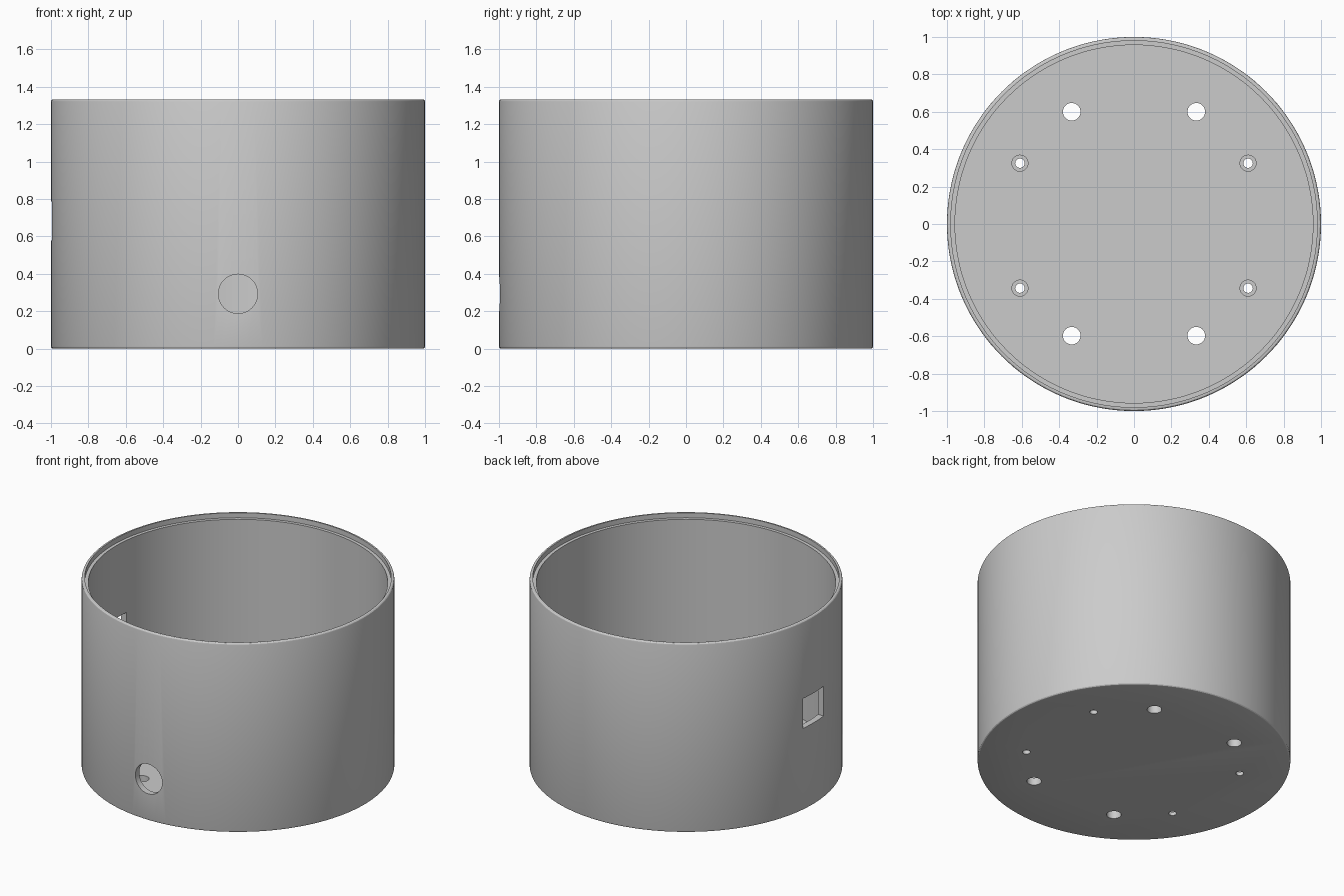
import bpy, bmesh, math
from mathutils import Matrix, Vector

cube = bpy.data.objects.get("Cube")
if cube:
    bpy.data.objects.remove(cube, do_unlink=True)

HEIGHT, FLOOR, INNER, LIP, FILLET = 1.333, 0.053, 0.957, 0.98, 0.013

grey = bpy.data.materials.new("light_grey")
grey.use_nodes = True
colour = (0.6, 0.6, 0.6, 1)
grey.diffuse_color = colour
grey.node_tree.nodes["Principled BSDF"].inputs["Base Color"].default_value = colour


def make_object(name, bm):
    bmesh.ops.recalc_face_normals(bm, faces=bm.faces)
    mesh = bpy.data.meshes.new(name)
    bm.to_mesh(mesh)
    bm.free()
    mesh.materials.append(grey)
    obj = bpy.data.objects.new(name, mesh)
    bpy.context.collection.objects.link(obj)
    return obj


def fillet(z, start):
    """Quarter arc rounding an outer edge, as (radius, height) points."""
    angles = [math.radians(start + 30 * i) for i in range(4)]
    return [(1 - FILLET + FILLET * math.cos(a), z + FILLET * math.sin(a)) for a in angles]


# Cup: wall section turned about the axis, then the floor discs filled
section = fillet(FILLET, -90) + fillet(HEIGHT - FILLET, 0)
section += [(LIP, HEIGHT), (LIP, HEIGHT - 0.035), (INNER, HEIGHT - 0.035), (INNER, FLOOR)]
bm = bmesh.new()
verts = [bm.verts.new((r, 0, z)) for r, z in section]
edges = [bm.edges.new(pair) for pair in zip(verts, verts[1:])]
bmesh.ops.spin(bm, geom=verts + edges, cent=(0, 0, 0), axis=(0, 0, 1),
               angle=math.tau, steps=144, use_merge=True)
bmesh.ops.remove_doubles(bm, verts=bm.verts, dist=0.0001)
bmesh.ops.holes_fill(bm, edges=[e for e in bm.edges if e.is_boundary], sides=0)
cup = make_object("round_cup", bm)


def cut(build):
    """Subtract the shape made by build(bm) from the cup."""
    bm = bmesh.new()
    build(bm)
    cutter = make_object("cutter", bm)
    cutter.hide_render = True
    mod = cup.modifiers.new("cut", 'BOOLEAN')
    mod.operation, mod.solver, mod.object = 'DIFFERENCE', 'EXACT', cutter
    bpy.context.view_layer.objects.active = cup
    bpy.ops.object.modifier_apply(modifier=mod.name)
    bpy.data.objects.remove(cutter, do_unlink=True)


def drill(bm, centre, radius, depth, turn=Matrix()):
    bmesh.ops.create_cone(bm, cap_ends=True, segments=32, radius1=radius, radius2=radius,
                          depth=depth, matrix=Matrix.Translation(Vector(centre)) @ turn)


# Large and small floor holes, all the way through
def floor_holes(bm):
    for x in (-1, 1):
        for y in (0.6, -0.597):
            drill(bm, (x * 0.333, y, 0), 0.047, 0.4)
        for y in (0.325, -0.343):
            drill(bm, (x * 0.61, y, 0), 0.025, 0.4)


# Wider screw-head seats above the small holes
def screw_seats(bm):
    for x in (-1, 1):
        for y in (0.325, -0.343):
            drill(bm, (x * 0.61, y, 0.126), 0.043, 0.2)


# Round cable hole in the front wall
def cable_hole(bm):
    drill(bm, (0, -1, 0.293), 0.105, 0.4, Matrix.Rotation(math.pi / 2, 4, 'X'))


# Square window in the side wall
def side_window(bm):
    bmesh.ops.create_cube(bm, size=1, matrix=Matrix.Translation((-1, 0, 0.683))
                          @ Matrix.Diagonal((0.4, 0.23, 0.21, 1)))


for shape in (floor_holes, screw_seats, cable_hole, side_window):
    cut(shape)

# Smooth walls with crisp rims
bpy.ops.object.select_all(action='DESELECT')
cup.select_set(True)
bpy.context.view_layer.objects.active = cup
bpy.ops.object.shade_smooth_by_angle(angle=math.radians(25))
